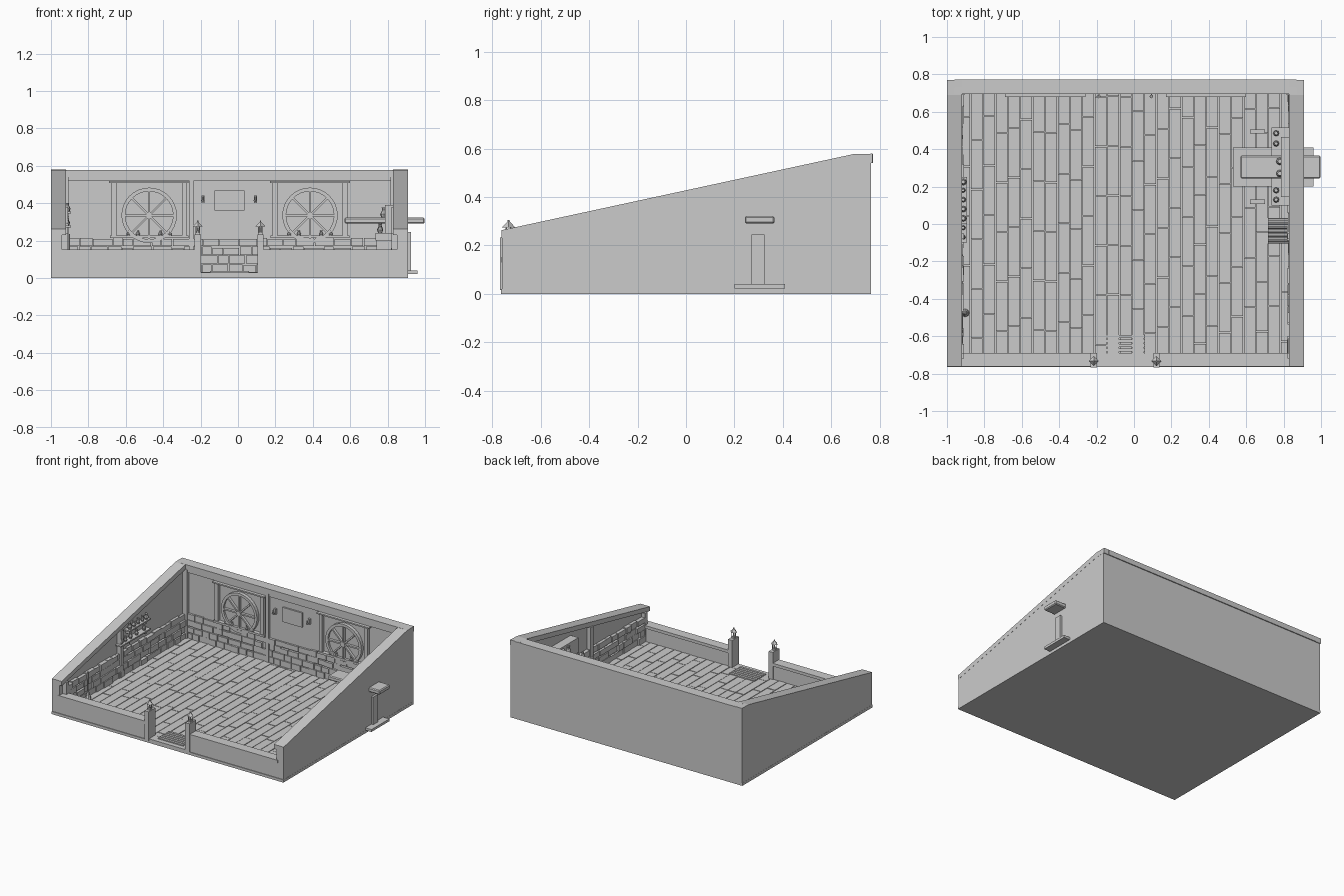
import bpy, bmesh, math, random
from mathutils import Matrix, Vector

if "Cube" in bpy.data.objects:
    bpy.data.objects.remove(bpy.data.objects["Cube"])
random.seed(4)


def finish(name, bm):
    bmesh.ops.recalc_face_normals(bm, faces=bm.faces)
    me = bpy.data.meshes.new(name)
    bm.to_mesh(me)
    bm.free()
    ob = bpy.data.objects.new(name, me)
    bpy.context.collection.objects.link(ob)
    return ob


def add_box(bm, x0, x1, y0, y1, z0, z1, rot=None):
    m = Matrix.Translation(((x0 + x1) / 2, (y0 + y1) / 2, (z0 + z1) / 2))
    if rot:
        m = m @ rot
    bmesh.ops.create_cube(bm, size=1, matrix=m @ Matrix.Diagonal((x1 - x0, y1 - y0, z1 - z0, 1)))


def boxes(name, *dims):
    bm = bmesh.new()
    for d in dims:
        add_box(bm, *d)
    return finish(name, bm)


def add_cone(bm, x, y, z0, z1, r0, r1, n=8):
    bmesh.ops.create_cone(bm, cap_ends=True, segments=n, radius1=r0, radius2=r1, depth=z1 - z0,
                          matrix=Matrix.Translation((x, y, (z0 + z1) / 2)))


def side_prism(name, x0, x1, profile):
    # extrude a (y, z) outline along x
    bm = bmesh.new()
    f = bm.faces.new([bm.verts.new((x0, y, z)) for y, z in profile])
    r = bmesh.ops.extrude_face_region(bm, geom=[f])
    bmesh.ops.translate(bm, verts=[v for v in r['geom'] if isinstance(v, bmesh.types.BMVert)],
                        vec=(x1 - x0, 0, 0))
    return finish(name, bm)


def jug(bm, x, y, z, r, h):
    add_cone(bm, x, y, z, z + h * .35, r * .65, r)
    add_cone(bm, x, y, z + h * .35, z + h * .75, r, r * .45)
    add_cone(bm, x, y, z + h * .75, z + h, r * .45, r * .6)


# Base and outer walls with sloped caps
boxes("base", (-1, .91, -.765, .765, 0, .02))
wall = [(-.76, .015), (.765, .015), (.765, .55), (.69, .545), (-.76, .235)]
cap = [(-.762, .23), (.69, .54), (.77, .54), (.77, .579), (.69, .577), (-.762, .263)]
side_prism("left_wall", -.999, -.94, wall)
side_prism("right_wall", .85, .909, wall)
side_prism("left_cap", -1, -.92, cap)
side_prism("right_cap", .83, .91, cap)
boxes("back_wall", (-.95, .86, .715, .765, .015, .55))
boxes("back_cap", (-.96, .87, .695, .772, .54, .578))

# Low front wall, split by the doorway
boxes("front_wall", (-.95, -.2, -.76, -.70, .015, .13), (.11, .86, -.76, -.70, .015, .13))
boxes("front_wall_cap", (-.95, -.2, -.763, -.69, .13, .152), (.11, .86, -.763, -.69, .13, .152))

# Gate posts and lanterns
for x in (-.215, .12):
    boxes("gate_post", (x - .017, x + .017, -.768, -.69, .015, .232))
    bm = bmesh.new()
    add_box(bm, x - .012, x + .012, -.745, -.721, .232, .243)
    for sx in (-1, 1):
        for sy in (-1, 1):
            add_cone(bm, x + sx * .009, -.733 + sy * .009, .243, .277, .003, .003, 4)
    add_cone(bm, x, -.733, .243, .27, .007, .005, 6)
    add_cone(bm, x, -.733, .275, .298, .027, .005, 4)
    add_cone(bm, x, -.733, .298, .306, .004, .004, 6)
    finish("lantern", bm)

# Door step and slatted mat
boxes("door_step", (-.2, .11, -.765, -.69, .015, .03))
boxes("door_mat", *[(-.15, .06, y, y + .017, .028, .038) for y in
                    [-.73 + .024 * i for i in range(6)]])

# Staggered floor planks
bm = bmesh.new()
for i in range(27):
    x = -.94 + i * .0663
    y = -.70 - random.uniform(0, .22)
    while y < .71:
        a, b = max(y, -.70), min(y + .265, .715)
        if b - a > .01:
            add_box(bm, x + .002, x + .064, a + .002, b - .002, .015, .03 + random.uniform(-.001, .001))
        y += .265
finish("floor_planks", bm)


# Stone wainscot on three walls
def bricks(name, a, b, place):
    bm = bmesh.new()
    for row in range(4):
        z, p = .03 + row * .047, a
        while p < b - .01:
            w = random.uniform(.05, .11)
            q = min(p + w, b)
            if b - q < .03:
                q = b
            d = random.uniform(.010, .02)
            top = z + .043 - random.choice((0, 0, .006))
            add_box(bm, *place(p + .002, q - .002, d), z, top)
            p = q
    finish(name, bm)


bricks("back_stones", -.92, .83, lambda p, q, d: (p, q, .715 - d, .72))
bricks("left_stones", -.70, .70, lambda p, q, d: (-.945, -.935 + d * 1.3, p, q))
for a, b in ((-.70, .14), (.47, .70)):
    bricks("right_stones", a, b, lambda p, q, d: (.845 - d * 1.3, .855, p, q))

# Timber posts and rails
boxes("back_timbers", (-.94, -.905, .69, .72, .03, .545), (.815, .85, .69, .72, .03, .545),
      (-.262, -.235, .695, .72, .03, .545), (-.93, .84, .70, .72, .52, .545))
for n, x0, x1 in (("left_timbers", -.945, -.91), ("right_timbers", .82, .855)):
    boxes(n, (x0, x1, -.08, -.05, .03, .38), (x0, x1, -.72, -.69, .03, .24))

# Round spoked windows
for cx in (-.475, .385):
    cz = .335
    boxes("window_frame", (cx - .215, cx + .215, .68, .72, .508, .518),
          (cx - .20, cx - .175, .69, .72, .22, .51), (cx + .175, cx + .20, .69, .72, .22, .51),
          (cx - .21, cx + .21, .685, .72, .213, .228))
    bm = bmesh.new()
    bmesh.ops.create_cone(bm, cap_ends=True, segments=32, radius1=.13, radius2=.13, depth=.012,
                          matrix=Matrix.Translation((cx, .711, cz)) @ Matrix.Rotation(math.pi / 2, 4, 'X'))
    finish("window_pane", bm)
    # rim ring from four swept circles
    bm = bmesh.new()
    rings = [[bm.verts.new((cx + r * math.cos(t * math.tau / 32), y, cz + r * math.sin(t * math.tau / 32)))
              for t in range(32)] for r, y in ((.128, .717), (.128, .69), (.148, .69), (.148, .717))]
    for k in range(4):
        for t in range(32):
            A, B, u = rings[k], rings[(k + 1) % 4], (t + 1) % 32
            bm.faces.new((A[t], A[u], B[u], B[t]))
    finish("window_rim", bm)
    bm = bmesh.new()
    for k in range(4):
        m = Matrix.Translation((cx, .696, cz)) @ Matrix.Rotation(k * math.pi / 4, 4, 'Y')
        bmesh.ops.create_cube(bm, size=1, matrix=m @ Matrix.Diagonal((.26, .02, .011, 1)))
    bmesh.ops.create_cone(bm, cap_ends=True, segments=12, radius1=.018, radius2=.018, depth=.026,
                          matrix=Matrix.Translation((cx, .695, cz)) @ Matrix.Rotation(math.pi / 2, 4, 'X'))
    finish("window_spokes", bm)
    bm = bmesh.new()
    for dx in (-.11, -.06, .06, .11):
        jug(bm, cx + dx, .695, .225, .011, .03)
    finish("window_pots", bm)

# Wall panel and candle sconces
boxes("wall_panel", (-.125, .035, .703, .72, .36, .468))
for x in (-.188, .093):
    bm = bmesh.new()
    add_box(bm, x - .008, x + .008, .70, .72, .40, .44)
    add_box(bm, x - .003, x + .003, .68, .705, .405, .411)
    add_cone(bm, x, .682, .41, .416, .008, .01)
    add_cone(bm, x, .682, .416, .436, .005, .005)
    finish("sconce", bm)

# Fireplace, hearth and mantel, passing through the right wall
boxes("hearth_slab", (.53, .96, .20, .41, .022, .04))
boxes("firebox_back", (.835, .925, .27, .325, .04, .245))
boxes("fireplace_sides", (.74, .855, .14, .20, .03, .2), (.74, .855, .41, .47, .03, .2))
boxes("fireplace_lintel", (.735, .855, .10, .515, .2, .24))
boxes("chimney_breast", (.785, .855, .145, .465, .24, .39))
shelf = boxes("mantel_slab", (.57, .997, .243, .365, .29, .322))
mod = shelf.modifiers.new("bevel", 'BEVEL')
mod.width, mod.segments = .006, 1
bm = bmesh.new()
for i, y in enumerate((.13, .18, .43, .485)):
    jug(bm, .76, y, .24, .016, .045 + .01 * (i % 2))
for y in (.27, .335):
    jug(bm, .78, y, .322, .02, .055)
finish("mantel_jugs", bm)
boxes("hearth_blocks", (.62, .70, .483, .505, .028, .05), (.62, .70, .108, .13, .028, .05))
bm = bmesh.new()
for k, a in enumerate((-.5, .1, .6)):
    m = Matrix.Translation((.77, .305, .055 + .015 * k)) @ Matrix.Rotation(a, 4, 'Z') @ Matrix.Rotation(math.pi / 2, 4, 'X')
    bmesh.ops.create_cone(bm, cap_ends=True, segments=8, radius1=.014, radius2=.014, depth=.12, matrix=m)
finish("fire_logs", bm)

# Firewood stack
bm = bmesh.new()
for row in range(4):
    for i in range(6 - row % 2):
        m = Matrix.Translation((.775, -.093 + .0225 * i + (.011 if row % 2 else 0), .041 + .02 * row))
        bmesh.ops.create_cone(bm, cap_ends=True, segments=8, radius1=.0115, radius2=.0115, depth=.115,
                              matrix=m @ Matrix.Rotation(math.pi / 2, 4, 'Y'))
finish("firewood_stack", bm)

# Left wall shelves with pots
for z in (.27, .345):
    boxes("wall_shelf", (-.945, -.893, -.10 if z < .3 else .0, .25, z, z + .01),
          (-.945, -.91, .02, .03, z - .025, z), (-.945, -.91, .21, .22, z - .025, z))
    bm = bmesh.new()
    for y in (.03, .08, .13, .18, .225) if z > .3 else (-.07, -.02, .04, .11, .2):
        jug(bm, -.913, y, z + .01, random.uniform(.012, .018), random.uniform(.035, .05))
    finish("shelf_pots", bm)

# Broom leaning on the left wall
bm = bmesh.new()
add_cone(bm, -.903, -.475, .08, .235, .004, .004, 6)
add_cone(bm, -.903, -.475, .03, .085, .022, .007, 8)
finish("broom", bm)
